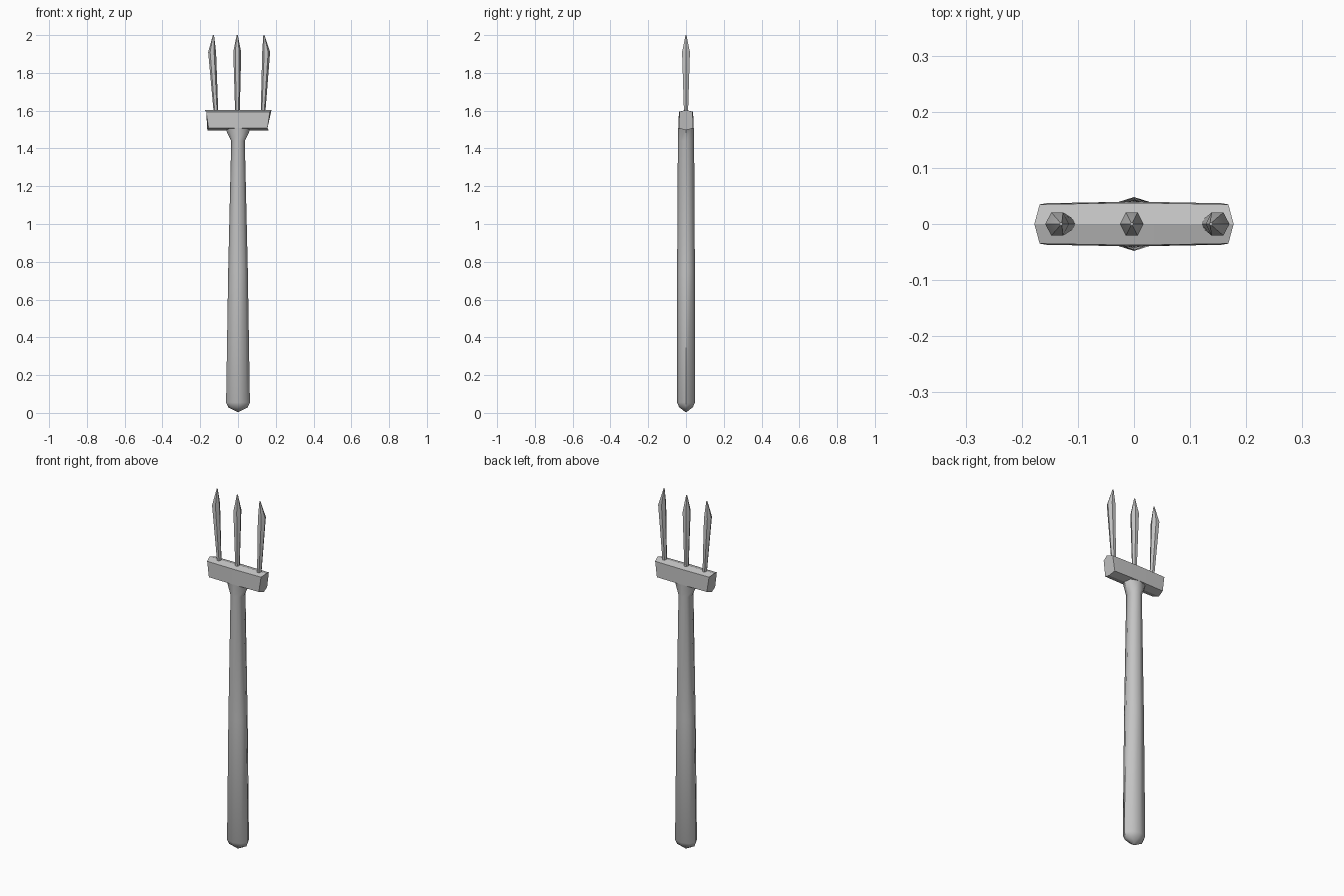
import bpy, bmesh, math

cube = bpy.data.objects.get("Cube")
if cube:
    bpy.data.objects.remove(cube, do_unlink=True)

grey = bpy.data.materials.new("plain grey")
grey.use_nodes = True
colour = (0.55, 0.55, 0.55, 1)
grey.diffuse_color = colour
grey.node_tree.nodes["Principled BSDF"].inputs["Base Color"].default_value = colour


def loft(name, rings, smooth_angle):
    """Skin equal-sized point rings and cap both ends."""
    bm = bmesh.new()
    loops = [[bm.verts.new(p) for p in ring] for ring in rings]
    n = len(loops[0])
    for a, b in zip(loops, loops[1:]):
        for i in range(n):
            j = (i + 1) % n
            bm.faces.new((a[i], a[j], b[j], b[i]))
    bm.faces.new(loops[0][::-1])
    bm.faces.new(loops[-1])
    bmesh.ops.recalc_face_normals(bm, faces=bm.faces)
    mesh = bpy.data.meshes.new(name)
    bm.to_mesh(mesh)
    bm.free()
    mesh.materials.append(grey)
    obj = bpy.data.objects.new(name, mesh)
    bpy.context.collection.objects.link(obj)
    bpy.ops.object.select_all(action='DESELECT')
    obj.select_set(True)
    bpy.context.view_layer.objects.active = obj
    bpy.ops.object.shade_smooth_by_angle(angle=math.radians(smooth_angle))
    return obj


def oval(x, z, rx, ry, sides):
    """Horizontal ring with a vertex on each axis."""
    return [(x + rx * math.cos(math.tau * i / sides),
             ry * math.sin(math.tau * i / sides), z) for i in range(sides)]


# Tapered handle with a rounded butt and a flared collar
handle = [(0.005, 0.004, 0.004), (0.03, 0.052, 0.036), (0.055, 0.063, 0.048),
          (0.75, 0.052, 0.047), (1.44, 0.036, 0.043), (1.51, 0.07, 0.041)]
loft("handle", [oval(0, z, rx, ry, 8) for z, rx, ry in handle], 50)

# Crossbar with ridged top and bottom, slanted and pointed ends
section = [(-0.035, 1.594), (0, 1.604), (0.035, 1.594),
           (0.037, 1.508), (0, 1.496), (-0.037, 1.508)]


def bar_end(side):
    return [(side * (0.169 + 0.14 * (z - 1.6) + (0 if y else 0.008)), y, z)
            for y, z in section]


middle = [(0, y * 1.08, z) for y, z in section]
loft("crossbar", [bar_end(-1), middle, bar_end(1)], 25)

# Three slim tines: base, shoulder and tip positions across x
tines = {"right_tine": (-0.116, -0.137, -0.13),
         "middle_tine": (-0.003, -0.004, -0.004),
         "left_tine": (0.132, 0.149, 0.137)}
for name, (base, shoulder, tip) in tines.items():
    loft(name, [oval(base, 1.58, 0.012, 0.012, 6),
                oval(shoulder, 1.91, 0.021, 0.024, 6),
                oval(tip, 2.0, 0.003, 0.003, 6)], 30)
